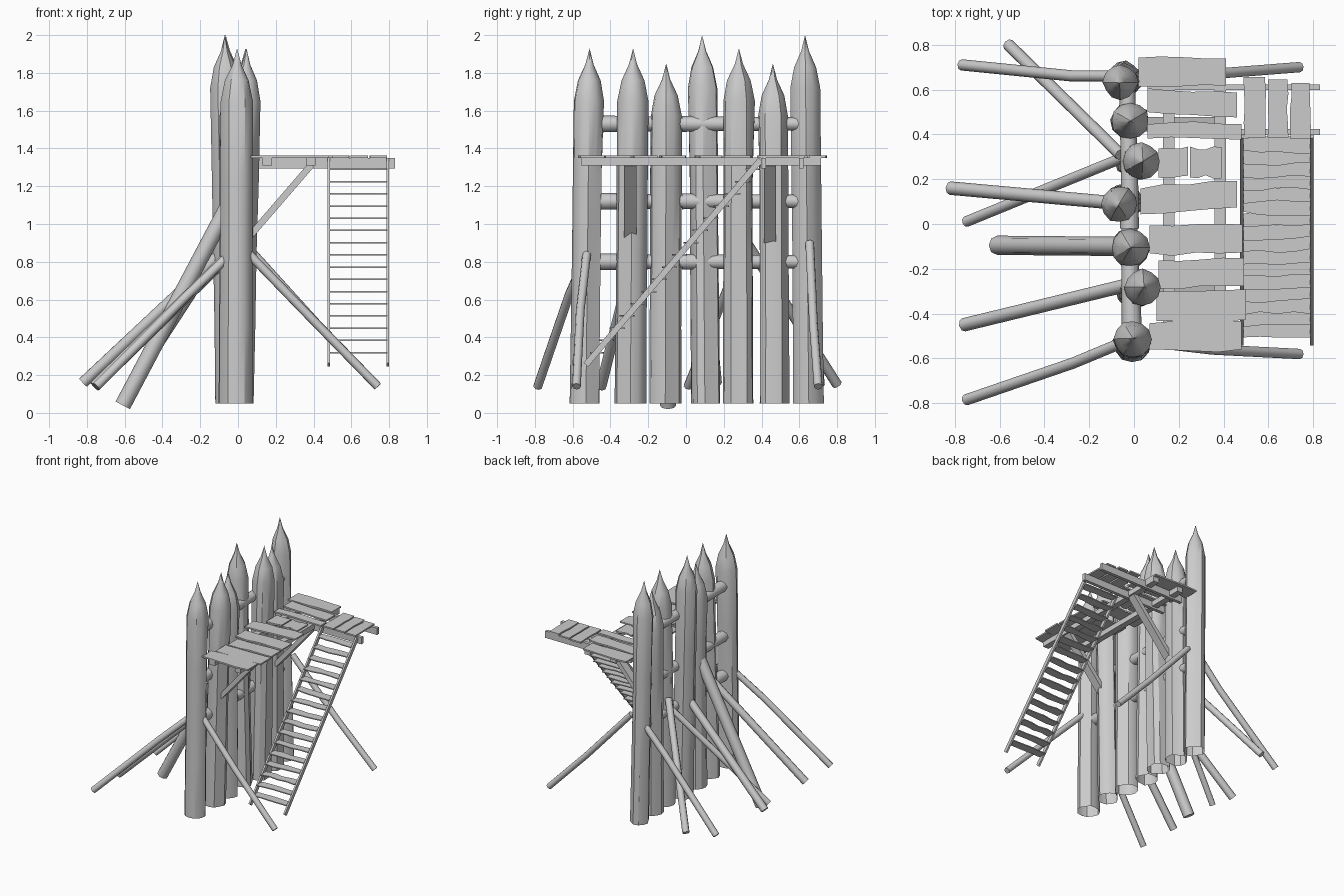
import bpy, bmesh, math, random
from mathutils import Vector, Matrix

random.seed(4)
if "Cube" in bpy.data.objects:
    bpy.data.objects.remove(bpy.data.objects["Cube"])

wood = bpy.data.materials.new("grey wood")
wood.use_nodes = True
GREY = (0.6, 0.6, 0.6, 1)
wood.diffuse_color = GREY
wood.node_tree.nodes["Principled BSDF"].inputs["Base Color"].default_value = GREY


def finish(bm, name, smooth=None):
    bmesh.ops.recalc_face_normals(bm, faces=bm.faces)
    me = bpy.data.meshes.new(name)
    bm.to_mesh(me)
    bm.free()
    me.materials.append(wood)
    ob = bpy.data.objects.new(name, me)
    bpy.context.collection.objects.link(ob)
    if smooth:
        bpy.ops.object.select_all(action='DESELECT')
        bpy.context.view_layer.objects.active = ob
        ob.select_set(True)
        bpy.ops.object.shade_smooth_by_angle(angle=math.radians(smooth))
    return ob


def bridge(bm, rings):
    for a, b in zip(rings, rings[1:]):
        n = len(a)
        for i in range(n):
            j = (i + 1) % n
            bm.faces.new((a[i], a[j], b[j], b[i]))


def pole(name, points, r0, r1, sides=8):
    """Round pole through the points, tapering from r0 to r1."""
    pts = [Vector(p) for p in points]
    bm = bmesh.new()
    rings = []
    for k, p in enumerate(pts):
        d = (pts[min(k + 1, len(pts) - 1)] - pts[max(k - 1, 0)]).normalized()
        q = d.to_track_quat('Z', 'Y')
        r = r0 + (r1 - r0) * k / (len(pts) - 1)
        rings.append([bm.verts.new(p + q @ Vector((r * math.cos(t), r * math.sin(t), 0)))
                      for t in (math.tau * i / sides for i in range(sides))])
    bridge(bm, rings)
    bm.faces.new(rings[0])
    bm.faces.new(rings[-1])
    return finish(bm, name, 50)


def beam(name, a, b, w, h, side=(1, 0, 0)):
    """Square timber from a to b, w wide along side and h deep."""
    a, b = Vector(a), Vector(b)
    d = (b - a).normalized()
    s = Vector(side)
    u = d.cross(s).normalized()
    m = Matrix((s * w, u * h, d * (b - a).length)).transposed().to_4x4()
    m.translation = (a + b) / 2
    bm = bmesh.new()
    bmesh.ops.create_cube(bm, size=1, matrix=m)
    return finish(bm, name)


def plank(name, x0, x1, y0, y1, z, thick=0.012, skew=0, along='x', wobble=0.008):
    """Thin board with roughly hewn long edges."""
    n = 5
    low, high = [], []
    for i in range(n):
        t = i / (n - 1)
        a, b = (random.uniform(-wobble, wobble) for _ in range(2))
        if along == 'x':
            x, s = x0 + (x1 - x0) * t, skew * (t - 0.5)
            low.append((x, y0 + a + s))
            high.append((x, y1 + b + s))
        else:
            y = y0 + (y1 - y0) * t
            low.append((x0 + a, y))
            high.append((x1 + b, y))
    bm = bmesh.new()
    f = bm.faces.new([bm.verts.new((x, y, z)) for x, y in low + high[::-1]])
    up = bmesh.ops.extrude_face_region(bm, geom=[f])["geom"]
    bmesh.ops.translate(bm, vec=(0, 0, thick),
                        verts=[v for v in up if isinstance(v, bmesh.types.BMVert)])
    return finish(bm, name)


def stake(name, x, y, x_top, y_top, top, r):
    """Sharpened log with hewn creases, open at the bottom."""
    sides = 12
    shoulder = top - 0.28
    profile = [(0.05, 1), (0.45, 0.98), (0.85, 0.96), (1.25, 0.97), (shoulder, 0.97),
               (shoulder + 0.11, 0.72), (top - 0.085, 0.26)]
    bm = bmesh.new()
    rings = []
    creases = random.sample(range(sides), 3)
    rough = [random.uniform(0.95, 1.04) for _ in range(sides)]
    for z, k in profile:
        t = (z - 0.05) / (top - 0.05)
        cx, cy = x + (x_top - x) * t, y + (y_top - y) * t
        ring = []
        for i in range(sides):
            g = 0.86 if i in creases and z < shoulder else 1
            rr = r * k * g * rough[i] * random.uniform(0.98, 1.02)
            a = math.tau * i / sides
            ring.append(bm.verts.new((cx + rr * math.cos(a), cy + rr * math.sin(a), z)))
        rings.append(ring)
    bridge(bm, rings)
    tip = bm.verts.new((x_top, y_top, top))
    for i in range(sides):
        bm.faces.new((rings[-1][i], rings[-1][(i + 1) % sides], tip))
    return finish(bm, name, 32)


# Palisade logs
for i, log in enumerate([
        (-0.01, -0.53, -0.005, -0.51, 1.93, 0.086), (0.0, -0.295, 0.045, -0.28, 1.93, 0.083),
        (-0.02, -0.11, -0.015, -0.105, 1.85, 0.088), (-0.035, 0.10, -0.07, 0.085, 2.0, 0.083),
        (0.0, 0.28, 0.04, 0.28, 1.93, 0.084), (-0.02, 0.465, -0.015, 0.46, 1.85, 0.086),
        (-0.035, 0.65, -0.065, 0.63, 2.0, 0.08)]):
    stake(f"palisade_log_{i + 1}", *log)

# Cross rails tying the logs together
for i, z in enumerate((0.8, 1.12, 1.53)):
    pole(f"rail_front_{i + 1}", [(-0.01, -0.47, z), (-0.02, -0.1, z), (-0.02, 0.16, z)],
         0.045, 0.03)
    pole(f"rail_back_{i + 1}", [(-0.02, -0.02, z), (-0.02, 0.2, z), (-0.03, 0.6, z)],
         0.042, 0.035)

# Leaning braces behind and in front of the wall
braces = [
    ([(-0.77, 0.71, 0.15), (-0.27, 0.66, 0.66), (-0.06, 0.66, 0.88)], 0.025),
    ([(-0.56, 0.80, 0.15), (-0.06, 0.31, 0.92)], 0.027),
    ([(-0.75, 0.01, 0.14), (-0.04, 0.30, 0.86)], 0.024),
    ([(-0.82, 0.16, 0.16), (-0.04, 0.09, 0.89)], 0.03),
    ([(-0.61, -0.095, 0.04), (-0.04, -0.10, 1.12)], 0.043),
    ([(-0.76, -0.45, 0.14), (-0.02, -0.27, 0.86)], 0.03),
    ([(-0.75, -0.785, 0.14), (-0.27, -0.62, 0.62), (-0.03, -0.52, 0.85)], 0.025),
    ([(0.74, -0.58, 0.14), (0.35, -0.56, 0.54), (0.05, -0.525, 0.85)], 0.023),
    ([(0.74, 0.70, 0.14), (0.42, 0.675, 0.47), (0.03, 0.655, 0.9)], 0.023),
]
for i, (pts, r) in enumerate(braces):
    pole(f"brace_{i + 1}", pts, r, r)

# Walkway joists, cross bearers and diagonal struts
for i, x in enumerate((0.155, 0.385)):
    beam(f"joist_{i + 1}", (x, -0.555, 1.33), (x, 0.715, 1.33), 0.05, 0.042)
for i, y in enumerate((0.41, 0.61)):
    beam(f"bearer_{i + 1}", (0.06, y, 1.322), (0.83, y, 1.322), 0.026, 0.055, (0, 1, 0))
for i, y in enumerate((-0.295, 0.445)):
    beam(f"strut_{i + 1}", (0.04, y, 0.91), (0.39, y, 1.315), 0.065, 0.035, (0, 1, 0))

# Walkway planks: x range, y range, skew
DECK = 1.35
for i, (x0, x1, y0, y1, skew) in enumerate([
        (0.02, 0.41, 0.62, 0.74, 0), (0.06, 0.46, 0.485, 0.595, -0.02),
        (0.06, 0.48, 0.38, 0.45, 0), (0.11, 0.24, 0.21, 0.34, 0),
        (0.25, 0.39, 0.21, 0.34, 0), (0.03, 0.46, 0.06, 0.18, 0.035),
        (0.07, 0.485, -0.135, 0, 0), (0.11, 0.49, -0.28, -0.16, 0.01),
        (0.10, 0.50, -0.43, -0.295, 0), (0.07, 0.48, -0.565, -0.44, 0)]):
    plank(f"walkway_plank_{i + 1}", x0, x1, y0, y1, DECK, skew=skew)

# Landing planks at the head of the ladder
for i, (x0, x1, y0, y1) in enumerate([(0.49, 0.585, 0.385, 0.655), (0.6, 0.685, 0.385, 0.645),
                                      (0.7, 0.785, 0.38, 0.63)]):
    plank(f"landing_plank_{i + 1}", x0, x1, y0, y1, DECK, along='y', wobble=0.005)

# Ladder side rails and treads
for side, x in (("right", 0.481), ("left", 0.793)):
    beam(f"ladder_rail_{side}", (x, -0.53, 0.255), (x, 0.395, 1.34), 0.014, 0.032)
treads = 16
for i in range(treads):
    t = i / (treads - 1)
    y = -0.475 + 0.83 * t
    plank(f"ladder_tread_{i + 1}", 0.488, 0.788, y - 0.034, y + 0.034,
          0.315 + 0.97 * t, thick=0.008, skew=random.uniform(-0.015, 0.015))
